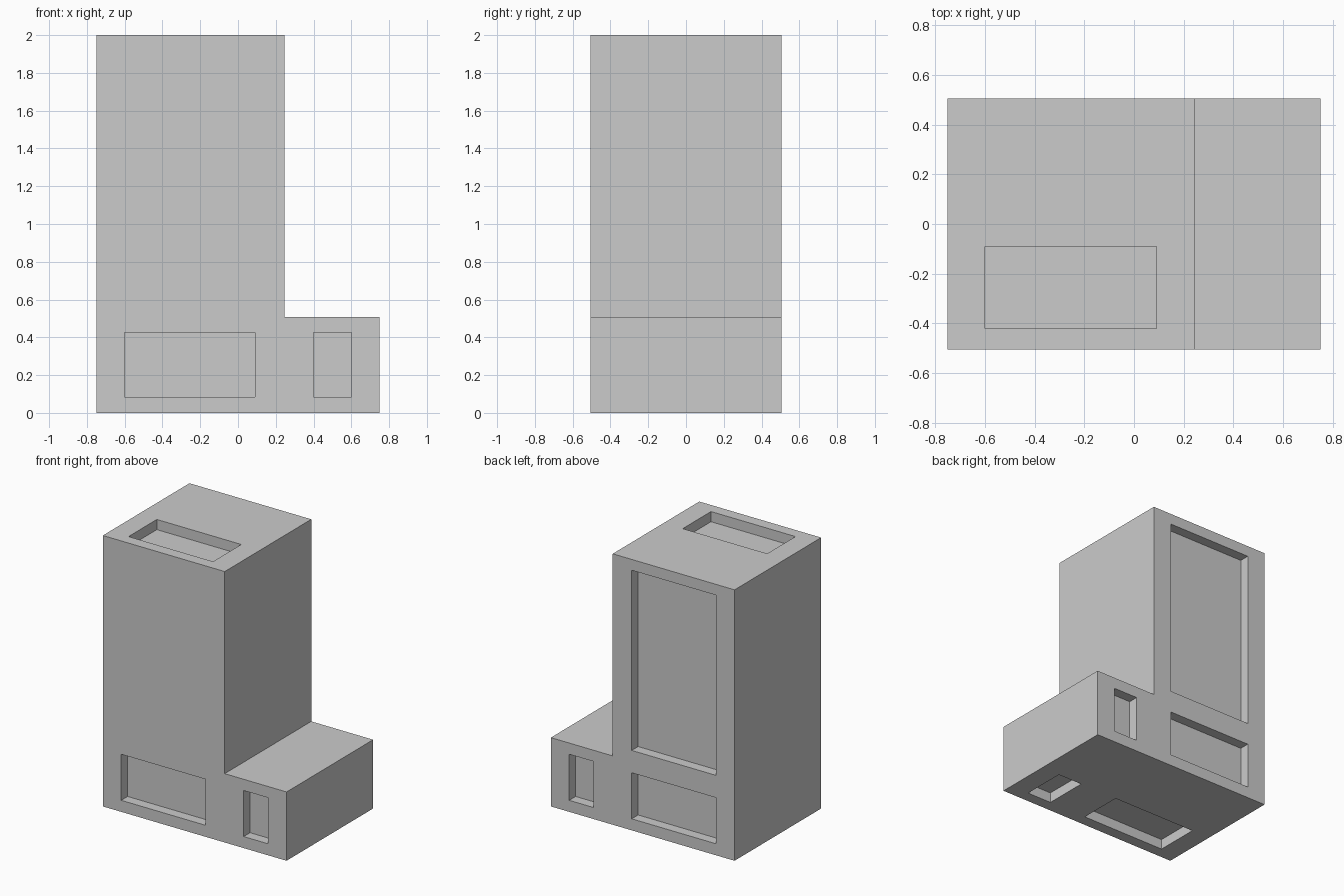
import bpy, bmesh

if "Cube" in bpy.data.objects:
    bpy.data.objects.remove(bpy.data.objects["Cube"])

HALF_Y, TOP, STEP, DEPTH = 0.505, 2.0, 0.508, 0.075


def new_object(name, bm):
    bmesh.ops.recalc_face_normals(bm, faces=bm.faces)
    mesh = bpy.data.meshes.new(name)
    bm.to_mesh(mesh)
    bm.free()
    obj = bpy.data.objects.new(name, mesh)
    bpy.context.collection.objects.link(obj)
    return obj


# L-shaped body: profile extruded from front to back
profile = [(-0.75, 0), (0.75, 0), (0.75, STEP), (0.245, STEP), (0.245, TOP), (-0.75, TOP)]
bm = bmesh.new()
face = bm.faces.new([bm.verts.new((x, -HALF_Y, z)) for x, z in profile])
ext = bmesh.ops.extrude_face_region(bm, geom=[face])
bmesh.ops.translate(bm, vec=(0, 2 * HALF_Y, 0),
                    verts=[v for v in ext["geom"] if isinstance(v, bmesh.types.BMVert)])
body = new_object("l_shaped_block", bm)

# Recess ranges: wide cell, narrow cell, and their heights
WIDE, NARROW = (-0.60, 0.09), (0.40, 0.60)
LOW, HIGH = (0.085, 0.425), (0.59, 1.92)
FRONT_HALF = (-0.42, -0.09)
front = (-HALF_Y - 0.1, -HALF_Y + DEPTH)
back = (HALF_Y - DEPTH, HALF_Y + 0.1)
under = (-0.1, DEPTH)
above = (TOP - DEPTH, TOP + 0.1)

# Front, underside and back pockets, then the tall back and top ones
pockets = []
for xr in (WIDE, NARROW):
    pockets += [(xr, front, LOW), (xr, back, LOW), (xr, FRONT_HALF, under)]
pockets += [(WIDE, back, HIGH), (WIDE, FRONT_HALF, above)]

# One cutter mesh holding every pocket box
bm = bmesh.new()
for box in pockets:
    verts = bmesh.ops.create_cube(bm, size=1)["verts"]
    bmesh.ops.scale(bm, vec=[b - a for a, b in box], verts=verts)
    bmesh.ops.translate(bm, vec=[(a + b) / 2 for a, b in box], verts=verts)
cutter = new_object("pocket_cutter", bm)
cutter.hide_render = True

# Cut the pockets into the body
mod = body.modifiers.new("pockets", "BOOLEAN")
mod.operation = "DIFFERENCE"
mod.solver = "EXACT"
mod.object = cutter
bpy.context.view_layer.objects.active = body
bpy.ops.object.modifier_apply(modifier=mod.name)
bpy.data.objects.remove(cutter)
